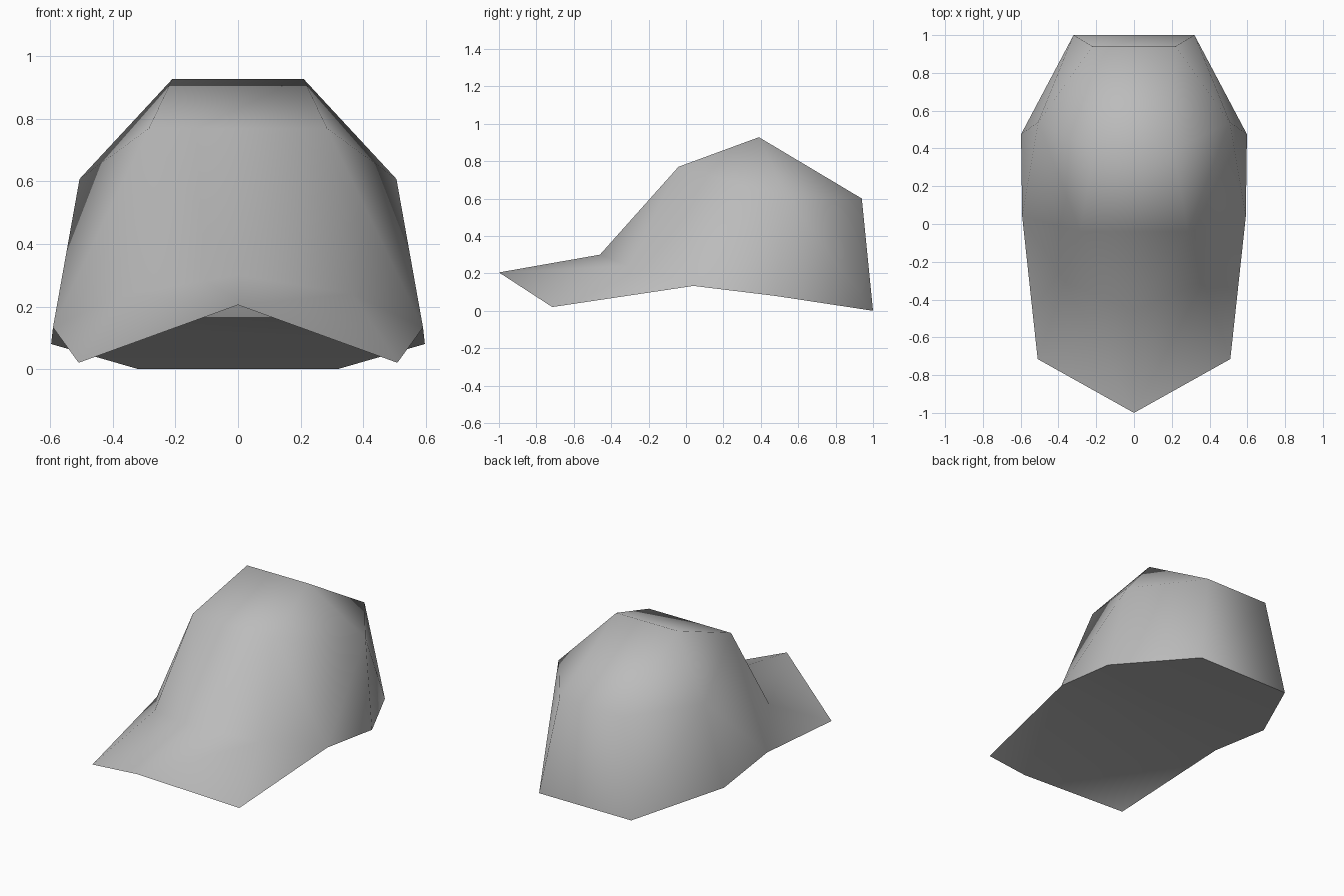
import bpy
import bmesh

cube = bpy.data.objects.get("Cube")
if cube:
    bpy.data.objects.remove(cube, do_unlink=True)

# Plain grey cloth
GREY = (0.5, 0.5, 0.5, 1)
grey = bpy.data.materials.new("grey_cloth")
grey.use_nodes = True
grey.diffuse_color = GREY
grey.node_tree.nodes["Principled BSDF"].inputs["Base Color"].default_value = GREY

# Left half of the cap: rim corners, then crown corners
half = {
    "brim_corner": (0.51, -0.715, 0.02),
    "rim_front": (0.592, 0.04, 0.133),
    "rim_side": (0.598, 0.475, 0.08),
    "rim_back": (0.32, 1.0, 0.0),
    "brim_root": (0.366, -0.305, 0.24),
    "forehead": (0.285, -0.04, 0.77),
    "top": (0.21, 0.39, 0.928),
    "temple": (0.507, 0.54, 0.608),
    "nape": (0.22, 0.94, 0.60),
}

# Points on the centre line are shared by both halves
bm = bmesh.new()
centre = {
    "tip": bm.verts.new((0, -1, 0.205)),
    "root_mid": bm.verts.new((0, -0.46, 0.30)),
}
sides = []
for s in (1, -1):
    side = {name: bm.verts.new((s * x, y, z)) for name, (x, y, z) in half.items()}
    side.update(centre)
    sides.append(side)
left, right = sides


def mirrored(panel):
    """Build one panel on the left and its mirror on the right."""
    names = panel.split()
    bm.faces.new([left[n] for n in names])
    bm.faces.new([right[n] for n in reversed(names)])


def across(a, b):
    """Build one panel that spans the centre line."""
    bm.faces.new((right[a], left[a], left[b], right[b]))


# Brim, sides and back corners
for panel in [
    "tip brim_corner brim_root",
    "tip brim_root root_mid",
    "brim_corner rim_front brim_root",
    "root_mid brim_root forehead",
    "brim_root rim_front forehead",
    "rim_front temple forehead",
    "rim_front rim_side temple",
    "forehead temple top",
    "rim_side rim_back temple",
    "temple rim_back nape",
    "top temple nape",
]:
    mirrored(panel)

# Centre strip over the crown to the back rim
bm.faces.new((centre["root_mid"], left["forehead"], right["forehead"]))
strip = ["forehead", "top", "nape", "rim_back"]
for a, b in zip(strip, strip[1:]):
    across(a, b)

# Hard edge all round the rim
back_edge = bm.edges.get((left["rim_back"], right["rim_back"]))
for e in [e for e in bm.edges if e.is_boundary] + [back_edge]:
    e.smooth = False

# Closed underside, arched below the brim
mirrored("tip rim_front brim_corner")
bm.faces.new((centre["tip"], right["rim_front"], left["rim_front"]))
across("rim_front", "rim_side")
across("rim_side", "rim_back")

for f in bm.faces:
    f.smooth = True
bmesh.ops.recalc_face_normals(bm, faces=bm.faces[:])

mesh = bpy.data.meshes.new("cap")
bm.to_mesh(mesh)
bm.free()
mesh.materials.append(grey)
cap = bpy.data.objects.new("cap", mesh)
bpy.context.scene.collection.objects.link(cap)
